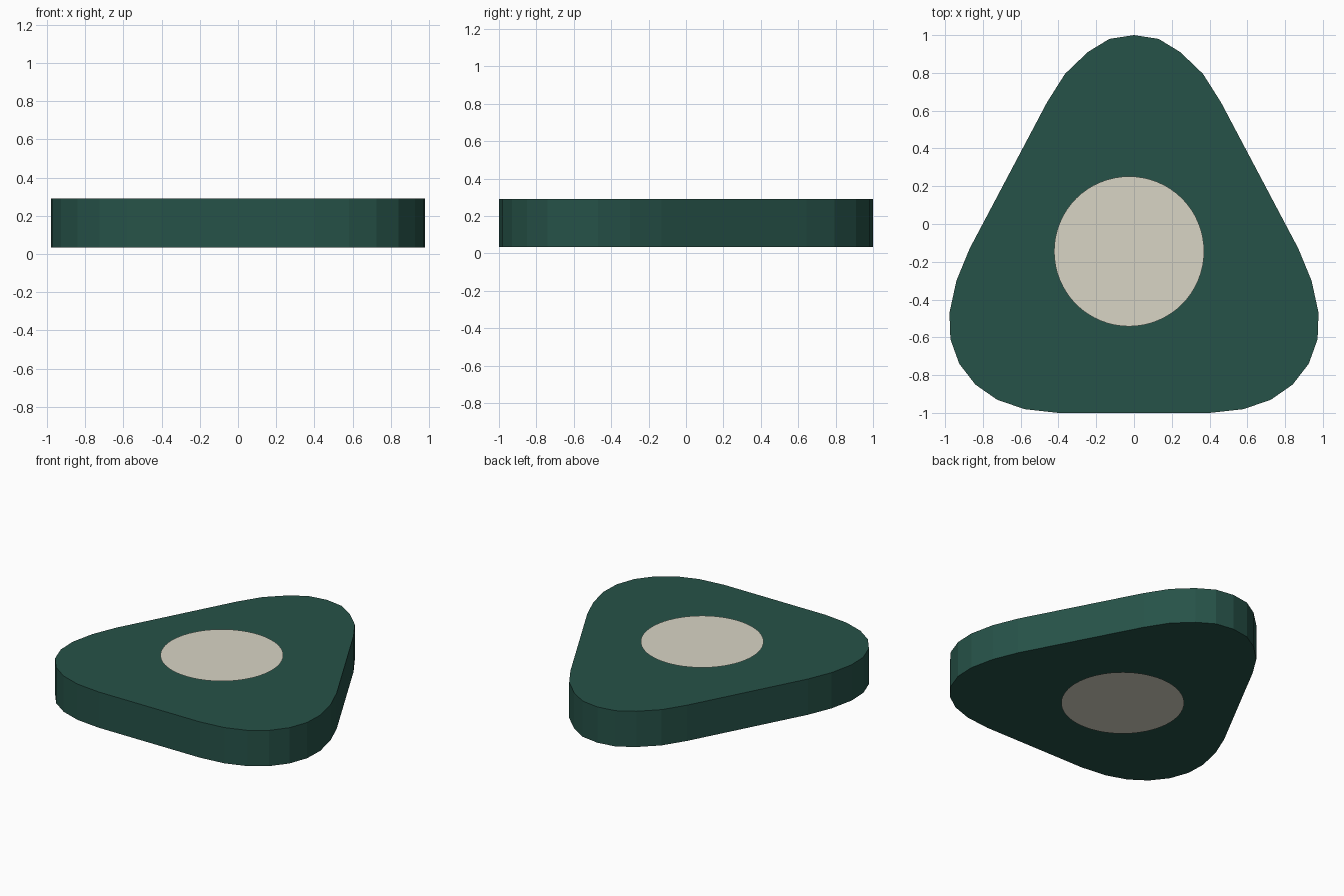
import bpy, bmesh
from math import cos, sin, tau

if "Cube" in bpy.data.objects:
    bpy.data.objects.remove(bpy.data.objects["Cube"])


def material(name, rgb):
    m = bpy.data.materials.new(name)
    m.diffuse_color = (*rgb, 1.0)
    m.use_nodes = True
    m.node_tree.nodes["Principled BSDF"].inputs["Base Color"].default_value = m.diffuse_color
    return m


def make_object(name, bm, mat):
    mesh = bpy.data.meshes.new(name)
    bm.to_mesh(mesh)
    bm.free()
    mesh.materials.append(mat)
    obj = bpy.data.objects.new(name, mesh)
    bpy.context.collection.objects.link(obj)
    return obj


green = material("dark green", (0.0194, 0.0844, 0.0648))
cream = material("warm cream", (0.687, 0.665, 0.558))

# Rounded triangular slab: right half of the outline, mirrored to the left
half = [(0.13, 0.98), (0.245, 0.91), (0.365, 0.795), (0.46, 0.645),
        (0.87, -0.13), (0.94, -0.30), (0.977, -0.47), (0.972, -0.61),
        (0.925, -0.74), (0.84, -0.85), (0.725, -0.93), (0.58, -0.98),
        (0.40, -1.0)]
outline = [(0.0, 1.0)] + half + [(-x, y) for x, y in reversed(half)]
Z_LOW, Z_HIGH = 0.035, 0.29

bm = bmesh.new()
base = bm.faces.new([bm.verts.new((x, y, Z_LOW)) for x, y in outline])
ext = bmesh.ops.extrude_face_region(bm, geom=[base], use_keep_orig=True)
top_verts = [g for g in ext["geom"] if isinstance(g, bmesh.types.BMVert)]
bmesh.ops.translate(bm, verts=top_verts, vec=(0, 0, Z_HIGH - Z_LOW))
bmesh.ops.recalc_face_normals(bm, faces=bm.faces)
make_object("triangle_slab", bm, green)


# Thin round plates held just clear of the slab above and below
def round_plate(name, z, facing):
    b = bmesh.new()
    n = 64
    b.faces.new([b.verts.new((-0.026 + 0.397 * cos(facing * tau * i / n),
                              -0.145 + 0.397 * sin(facing * tau * i / n), z))
                 for i in range(n)])
    make_object(name, b, cream)


round_plate("top_disc", 0.325, 1)
round_plate("bottom_disc", 0.0, -1)
